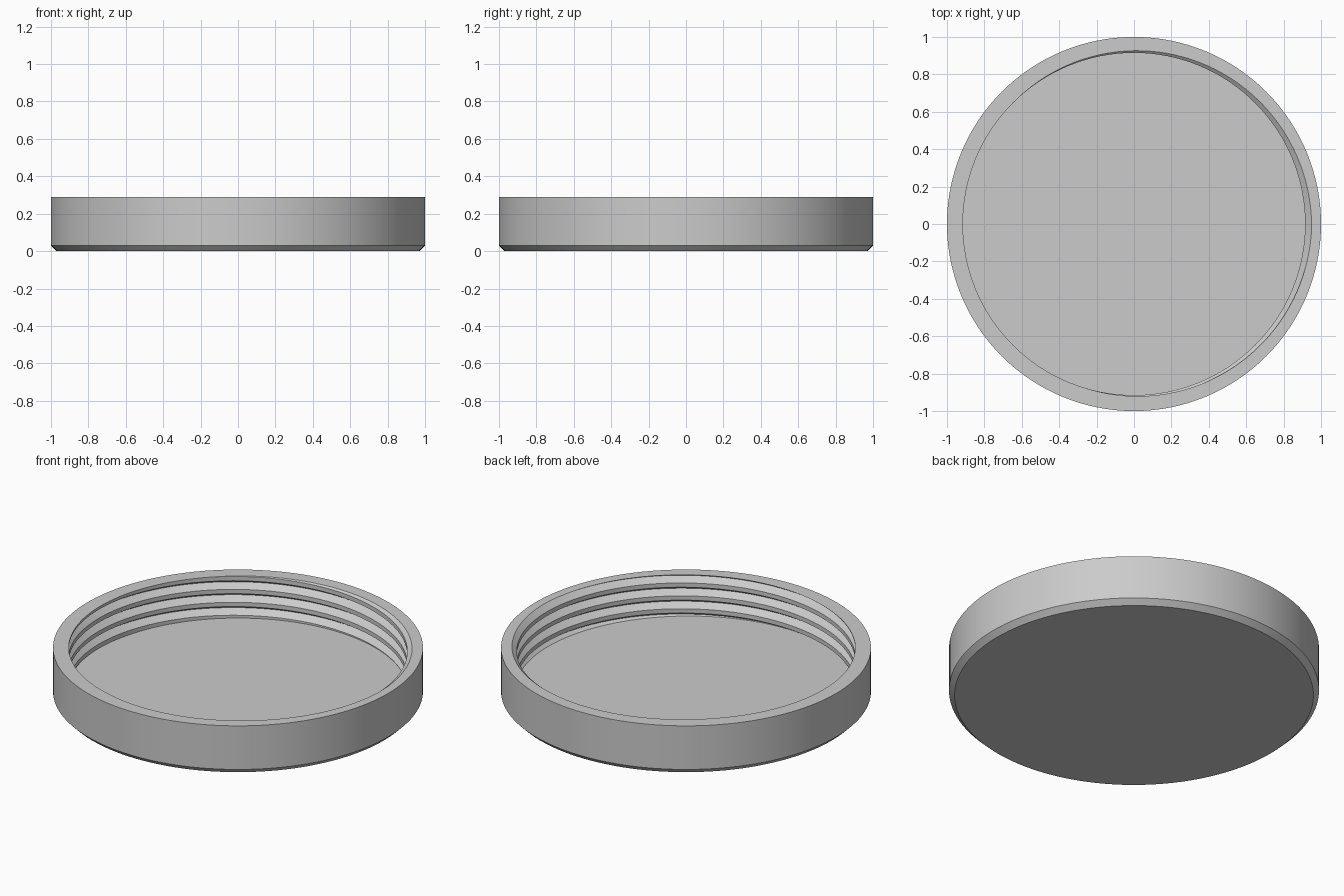
import bpy
import bmesh
from math import cos, sin, pi, floor

if "Cube" in bpy.data.objects:
    bpy.data.objects.remove(bpy.data.objects["Cube"])

SIDES = 128
HEIGHT, FLOOR_Z = 0.29, 0.04
CREST, ROOT, PITCH = 0.915, 0.95, 0.077
# Thread profile over one pitch: crest top, root, crest bottom
KNOTS = [(0.0, CREST), (0.38, ROOT), (0.67, CREST), (1.0, CREST)]
START = 0.375  # turn at which a crest meets the rim


def thread_radius(z, turn):
    u = (z - HEIGHT) / PITCH - (turn - START)
    u -= floor(u + 1e-6)
    for (u0, r0), (u1, r1) in zip(KNOTS, KNOTS[1:]):
        if u <= u1:
            return r0 + (r1 - r0) * (u - u0) / (u1 - u0)
    return CREST


def section(turn):
    """Lid section from base centre, over the rim, down the thread to the floor."""
    pts = [(0, 0), (0.97, 0), (1, 0.03), (1, HEIGHT)]
    for k in range(2, -7, -1):
        for u, _ in reversed(KNOTS[:-1]):
            z = HEIGHT + PITCH * (turn - START + k + u)
            z = min(max(z, FLOOR_Z), HEIGHT)
            pts.append((thread_radius(z, turn), z))
    pts.append((0, FLOOR_Z))
    return pts


# Sweep the section round the axis, then weld the seam and collapsed rows
bm = bmesh.new()
columns = []
for i in range(SIDES + 1):
    a = 2 * pi * i / SIDES
    columns.append([bm.verts.new((r * cos(a), r * sin(a), z))
                    for r, z in section(i / SIDES)])
for c, d in zip(columns, columns[1:]):
    for j in range(len(c) - 1):
        bm.faces.new((c[j], c[j + 1], d[j + 1], d[j]))
bmesh.ops.remove_doubles(bm, verts=bm.verts, dist=0.0001)
bmesh.ops.dissolve_degenerate(bm, edges=bm.edges, dist=0.0001)
bmesh.ops.recalc_face_normals(bm, faces=bm.faces)

mesh = bpy.data.meshes.new("threaded_lid")
bm.to_mesh(mesh)
bm.free()
lid = bpy.data.objects.new("threaded_lid", mesh)
bpy.context.collection.objects.link(lid)

# Plain grey material
grey = bpy.data.materials.new("light_grey")
grey.use_nodes = True
colour = (0.6, 0.6, 0.6, 1)
grey.diffuse_color = colour
grey.node_tree.nodes["Principled BSDF"].inputs["Base Color"].default_value = colour
mesh.materials.append(grey)

bpy.context.view_layer.objects.active = lid
lid.select_set(True)
bpy.ops.object.shade_smooth_by_angle(angle=pi / 9)
